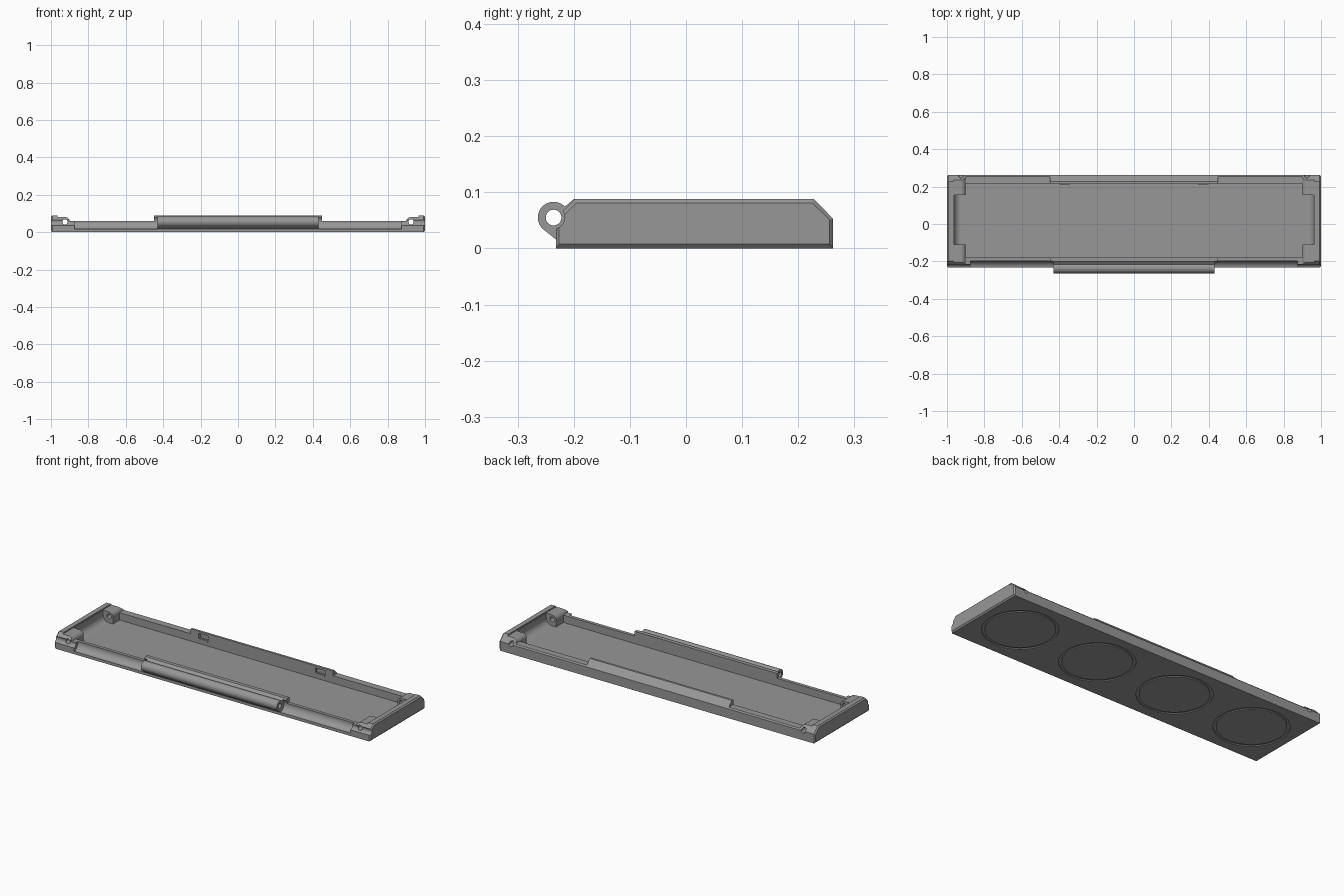
import bpy, bmesh, math
from mathutils import Vector

if "Cube" in bpy.data.objects:
    bpy.data.objects.remove(bpy.data.objects["Cube"])

grey = bpy.data.materials.new("plain grey")
grey.diffuse_color = (0.31, 0.31, 0.31, 1)
grey.use_nodes = True
grey.node_tree.nodes["Principled BSDF"].inputs["Base Color"].default_value = grey.diffuse_color

HINGE = (-0.236, 0.055)   # y, z of the hinge axis
PIN = (0.925, 0.055)      # x, z of the corner pin axis


def make(name, bm):
    bmesh.ops.recalc_face_normals(bm, faces=bm.faces)
    me = bpy.data.meshes.new(name)
    bm.to_mesh(me)
    bm.free()
    me.materials.append(grey)
    ob = bpy.data.objects.new(name, me)
    bpy.context.collection.objects.link(ob)
    return ob


def loft(name, rings):
    """Solid through matching closed rings of points."""
    bm = bmesh.new()
    vs = [[bm.verts.new(p) for p in r] for r in rings]
    n = len(vs[0])
    for a, b in zip(vs, vs[1:]):
        for i in range(n):
            bm.faces.new((a[i], a[(i + 1) % n], b[(i + 1) % n], b[i]))
    bm.faces.new(vs[0])
    bm.faces.new(vs[-1])
    return make(name, bm)


def prism(name, pts, axis, lo, hi):
    """Extrude a 2D profile along an axis: yz on X, xz on Y, xy on Z."""
    place = {"X": lambda p, t: (t, p[0], p[1]),
             "Y": lambda p, t: (p[0], t, p[1]),
             "Z": lambda p, t: (p[0], p[1], t)}[axis]
    return loft(name, [[place(p, t) for p in pts] for t in (lo, hi)])


def arc(c, r, a0, a1, n):
    return [(c[0] + r * math.cos(math.radians(a0 + (a1 - a0) * i / n)),
             c[1] + r * math.sin(math.radians(a0 + (a1 - a0) * i / n))) for i in range(n + 1)]


def circle(c, r, n=40):
    return arc(c, r, 0, 360, n)[:-1]


def box(x0, x1, y0, y1, z0, z1):
    return prism("box_cutter", [(x0, y0), (x1, y0), (x1, y1), (x0, y1)], "Z", z0, z1)


def boolean(ob, tool, op="DIFFERENCE"):
    mod = ob.modifiers.new("cut", "BOOLEAN")
    mod.operation, mod.object, mod.solver = op, tool, "EXACT"
    bpy.context.view_layer.objects.active = ob
    bpy.ops.object.modifier_apply(modifier=mod.name)
    bpy.data.objects.remove(tool)


def mirror_x(pts, s):
    return [(s * x, z) for x, z in pts]


# Tray body: chamfered section with bevelled ends
full = [(-0.232, 0), (0.262, 0), (0.262, 0.053), (0.228, 0.088), (-0.198, 0.088), (-0.232, 0.053)]
inset = [(-0.226, 0.008), (0.256, 0.008), (0.256, 0.051), (0.225, 0.081), (-0.195, 0.081), (-0.226, 0.051)]
tray = loft("tray", [[(x, y, z) for y, z in p]
                     for x, p in ((-1, inset), (-0.993, full), (0.993, full), (1, inset))])

# Inner cavity
boolean(tray, box(-0.9, 0.9, -0.178, 0.215, 0.018, 0.2))

# Lowered rims, stepped and rounded corner blocks, pin troughs and pin holes
step = ([(0.45, 0.06), (0.897, 0.06)] + arc(PIN, 0.026, 165, 90, 8)
        + [(0.965, 0.081), (0.965, 0.2), (0.45, 0.2)])
trough = [(0.88, 0.2), (0.88, 0.018), (0.925, 0.018)] + arc(PIN, 0.037, -85, 0, 10) + [(0.962, 0.2)]
for s in (-1, 1):
    boolean(tray, prism("rim_cutter", mirror_x(step, s), "Y", -0.4, 0.4))
    boolean(tray, prism("trough_cutter", mirror_x(trough, s), "Y", -0.11, 0.155))
    boolean(tray, prism("pin_cutter", circle((s * PIN[0], PIN[1]), 0.014, 32), "Y", -0.4, 0.4))

# Concave hinge clearance along the front
boolean(tray, prism("hinge_cutter", circle(HINGE, 0.039, 64), "X", -0.875, 0.875))
boolean(tray, prism("corner_cutter", circle(HINGE, 0.02, 32), "X", -1.1, 1.1))

# Catch pockets in the raised part of the back wall
for s in (-1, 1):
    boolean(tray, box(s * 0.37 - 0.03, s * 0.37 + 0.03, 0.2, 0.23, 0.045, 0.076))

# Shallow ring grooves under the base
for x in (-0.755, -0.252, 0.252, 0.755):
    ring = prism("ring_cutter", circle((x, 0.015), 0.193, 64), "Z", -0.01, 0.005)
    boolean(ring, prism("ring_core", circle((x, 0.015), 0.178, 64), "Z", -0.02, 0.02))
    boolean(tray, ring)

# Hinge barrel with tangent webs into the front wall
outer = (arc(HINGE, 0.028, 45, 225, 28)
         + [(-0.232, 0.016), (-0.21, 0.012), (-0.19, 0.02), (-0.19, 0.088), (-0.2, 0.088), (-0.21, 0.079)])
barrel = prism("hinge_barrel", outer, "X", -0.43, 0.43)
boolean(barrel, prism("bore_cutter", circle(HINGE, 0.014, 32), "X", -0.6, 0.6))

# Small rounded catches on the back wall
catches = []
for s, side in ((-1, "left"), (1, "right")):
    lug = [(s * 0.37 + x, y) for x, y in
           arc((0.024, 0.216), 0.006, -90, 90, 8) + arc((-0.024, 0.216), 0.006, 90, 270, 8)]
    catches.append(prism(side + "_catch", lug, "Z", 0.04, 0.05))

for ob in [tray, barrel] + catches:
    bpy.ops.object.select_all(action="DESELECT")
    ob.select_set(True)
    bpy.context.view_layer.objects.active = ob
    bpy.ops.object.shade_smooth_by_angle(angle=math.radians(25))
